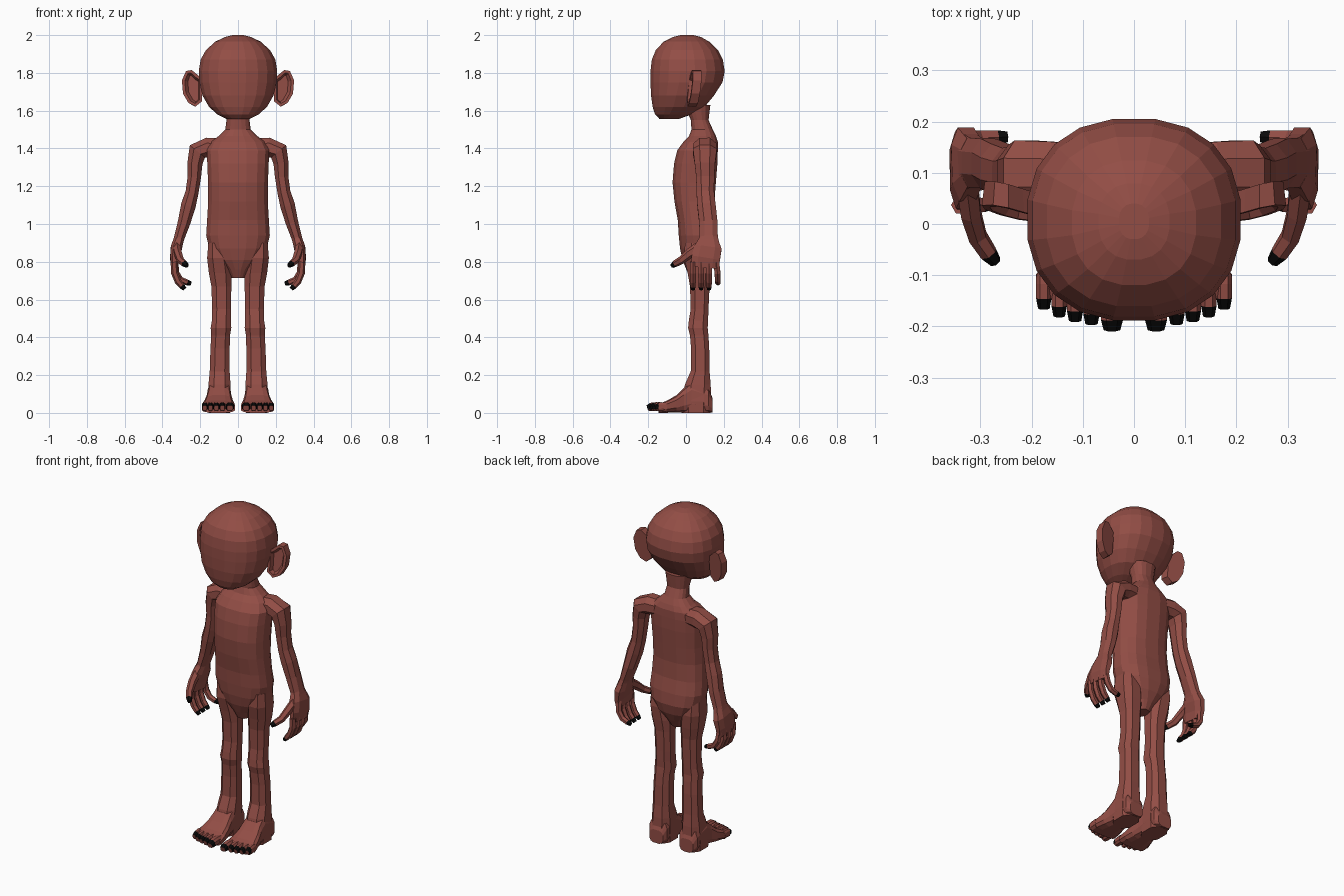
import bpy, bmesh, math
from mathutils import Vector as V


def material(name, rgb):
    m = bpy.data.materials.new(name)
    m.diffuse_color = (*rgb, 1)
    return m


SKIN = material("red_brown_skin", (0.29, 0.075, 0.06))
NAIL = material("black_nail", (0.003, 0.003, 0.003))


def finish(name, bm, mirror):
    bmesh.ops.recalc_face_normals(bm, faces=bm.faces)
    me = bpy.data.meshes.new(name)
    bm.to_mesh(me)
    bm.free()
    me.materials.append(SKIN)
    me.materials.append(NAIL)
    ob = bpy.data.objects.new(name, me)
    bpy.context.collection.objects.link(ob)
    if mirror:
        ob.modifiers.new("mirror", "MIRROR").use_mirror_merge = False
    return ob


def loft(name, rings, n=8, p=2.0, mirror=True, nail=None):
    """Skin a list of (centre, u, v) superellipse rings; nail = lowest normal z of the dark tip."""
    bm = bmesh.new()
    loops = []
    for c, u, v in rings:
        loop = []
        for i in range(n):
            a = 2 * math.pi * (i + 0.5) / n
            ca, sa = math.cos(a), math.sin(a)
            x = math.copysign(abs(ca) ** (2 / p), ca)
            y = math.copysign(abs(sa) ** (2 / p), sa)
            loop.append(bm.verts.new(V(c) + u * x + v * y))
        loops.append(loop)
    tip = []
    for k in range(len(loops) - 1):
        a, b = loops[k], loops[k + 1]
        for i in range(n):
            j = (i + 1) % n
            f = bm.faces.new((a[i], a[j], b[j], b[i]))
            if k == len(loops) - 2:
                tip.append(f)
    bm.faces.new(loops[0])
    tip.append(bm.faces.new(loops[-1]))
    bmesh.ops.recalc_face_normals(bm, faces=bm.faces)
    bm.normal_update()
    if nail is not None:
        for f in tip:
            if f.normal.z > nail:
                f.material_index = 1
    return finish(name, bm, mirror)


def stack(rows):
    """Horizontal rings from (z, centre x, half width, front y, back y)."""
    return [(V((cx, (y0 + y1) / 2, z)), V((rx, 0, 0)), V((0, (y1 - y0) / 2, 0)))
            for z, cx, rx, y0, y1 in rows]


def path(rows, ref):
    """Rings square to a path from (x, y, z, radius along ref, other radius)."""
    pts = [V(r[:3]) for r in rows]
    out = []
    for i, r in enumerate(rows):
        t = (pts[min(i + 1, len(pts) - 1)] - pts[max(i - 1, 0)]).normalized()
        u = (V(ref) - t * t.dot(V(ref))).normalized()
        out.append((pts[i], u * r[3], t.cross(u) * r[4]))
    return out


X, Y = (1, 0, 0), (0, 1, 0)

# Head
loft("head", stack([
    (1.555, 0, .06, -.14, -.04), (1.58, 0, .11, -.165, .03), (1.62, 0, .155, -.178, .10),
    (1.68, 0, .19, -.187, .15), (1.75, 0, .207, -.19, .195), (1.81, 0, .21, -.19, .207),
    (1.87, 0, .20, -.183, .197), (1.92, 0, .172, -.162, .172), (1.965, 0, .122, -.12, .125),
    (1.99, 0, .07, -.07, .08), (2.0, 0, .03, -.03, .04)]), n=20, p=2.3, mirror=False)

# Torso with neck
loft("torso", stack([
    (.715, 0, .035, .02, .11), (.76, 0, .06, 0, .135), (.81, 0, .115, -.02, .16),
    (.87, 0, .155, -.033, .175), (.94, 0, .171, -.04, .17), (1.02, 0, .166, -.045, .155),
    (1.12, 0, .16, -.063, .152), (1.22, 0, .161, -.073, .16), (1.32, 0, .165, -.065, .168),
    (1.39, 0, .168, -.048, .17), (1.435, 0, .145, -.015, .17), (1.465, 0, .105, .015, .16),
    (1.50, 0, .068, .028, .143), (1.55, 0, .062, .025, .12), (1.63, 0, .075, -.01, .13)]),
    n=16, p=2.5, mirror=False)

# Ears: a tilted plate with a sunken bowl in front
bm = bmesh.new()
outline = [(.19, 1.77), (.215, 1.79), (.245, 1.815), (.275, 1.81), (.297, 1.76),
           (.291, 1.69), (.262, 1.64), (.225, 1.622), (.19, 1.65)]
front = [bm.verts.new((x, .003 + .2 * (x - .2) + .1 * (z - 1.62), z)) for x, z in outline]
back = [bm.verts.new(v.co + V(((.24 - v.co.x) * .1, .046, 0))) for v in front]
face = bm.faces.new(front)
bm.faces.new(back)
for i in range(len(front)):
    j = (i + 1) % len(front)
    bm.faces.new((front[i], front[j], back[j], back[i]))
bmesh.ops.recalc_face_normals(bm, faces=bm.faces)
bmesh.ops.inset_individual(bm, faces=[face], thickness=.016, depth=0)
bmesh.ops.inset_individual(bm, faces=[face], thickness=.012, depth=-.022)
finish("ears", bm, True)

# Arms, shoulder to wrist
loft("arms", path([
    (.08, .095, 1.405, .06, .05), (.16, .10, 1.405, .065, .056), (.215, .10, 1.385, .068, .055),
    (.228, .10, 1.32, .058, .043), (.231, .102, 1.25, .052, .038), (.243, .102, 1.17, .05, .037),
    (.262, .108, 1.10, .052, .042), (.285, .118, 1.01, .052, .036), (.31, .12, .93, .052, .03),
    (.322, .118, .89, .065, .03)], Y), n=8, p=2.2)

# Palms
loft("palms", path([
    (.312, .12, .925, .05, .028), (.326, .117, .875, .076, .032),
    (.336, .105, .82, .08, .025), (.335, .10, .77, .077, .018)], Y), n=8, p=2.8)

# Fingers, curled towards the body
for i, y in enumerate((.037, .08, .122)):
    loft(f"finger_{i + 1}", path([
        (.338, y, .80, .019, .019), (.335, y, .74, .018, .019), (.317, y, .695, .017, .018),
        (.297, y, .672, .016, .016), (.282, y, .655, .011, .011)], Y), n=6, nail=-2)
loft("little_finger", path([
    (.335, .16, .80, .018, .018), (.328, .167, .74, .018, .018), (.305, .168, .705, .017, .017),
    (.268, .169, .69, .016, .015), (.248, .17, .685, .012, .011)], Y), n=6, nail=-2)
loft("thumbs", path([
    (.325, .075, .88, .024, .03), (.318, .02, .845, .022, .026), (.305, -.025, .808, .02, .021),
    (.284, -.057, .79, .018, .018), (.27, -.074, .778, .012, .012)], X), n=6, nail=-2)

# Legs
loft("legs", stack([
    (.90, .11, .05, -.01, .14), (.82, .105, .062, -.015, .15), (.74, .095, .063, .005, .14),
    (.67, .088, .056, .018, .128), (.55, .087, .053, .022, .122), (.49, .088, .053, .012, .12),
    (.45, .09, .058, .008, .118), (.41, .092, .053, .018, .122), (.34, .095, .054, .024, .126),
    (.22, .097, .056, .022, .128), (.15, .098, .062, -.01, .135), (.06, .10, .065, -.03, .138),
    (.0, .10, .06, -.03, .135)]), n=8, p=2.6)

# Feet, lofted from heel to ball
loft("feet", [(V((cx, y, h / 2)), V((rx, 0, 0)), V((0, 0, h / 2))) for y, cx, rx, h in (
    (.14, .10, .045, .08), (.12, .10, .06, .13), (.03, .10, .062, .17), (-.01, .10, .066, .135),
    (-.05, .102, .076, .095), (-.10, .104, .088, .066), (-.145, .103, .09, .048))], n=12, p=3.2)

# Toes, largest on the inside
for i, (x, y, r) in enumerate(((.043, -.205, .023), (.083, -.193, .017), (.115, -.187, .017),
                               (.146, -.178, .016), (.176, -.163, .016))):
    loft(f"toe_{i + 1}", path([
        (x, -.10, .03, r, .026), (x, y + .045, .034, r, .024), (x, y + .02, .032, r, .023),
        (x, y, .026, r * .75, .016)], X), n=8, p=2.6, nail=-.1)
